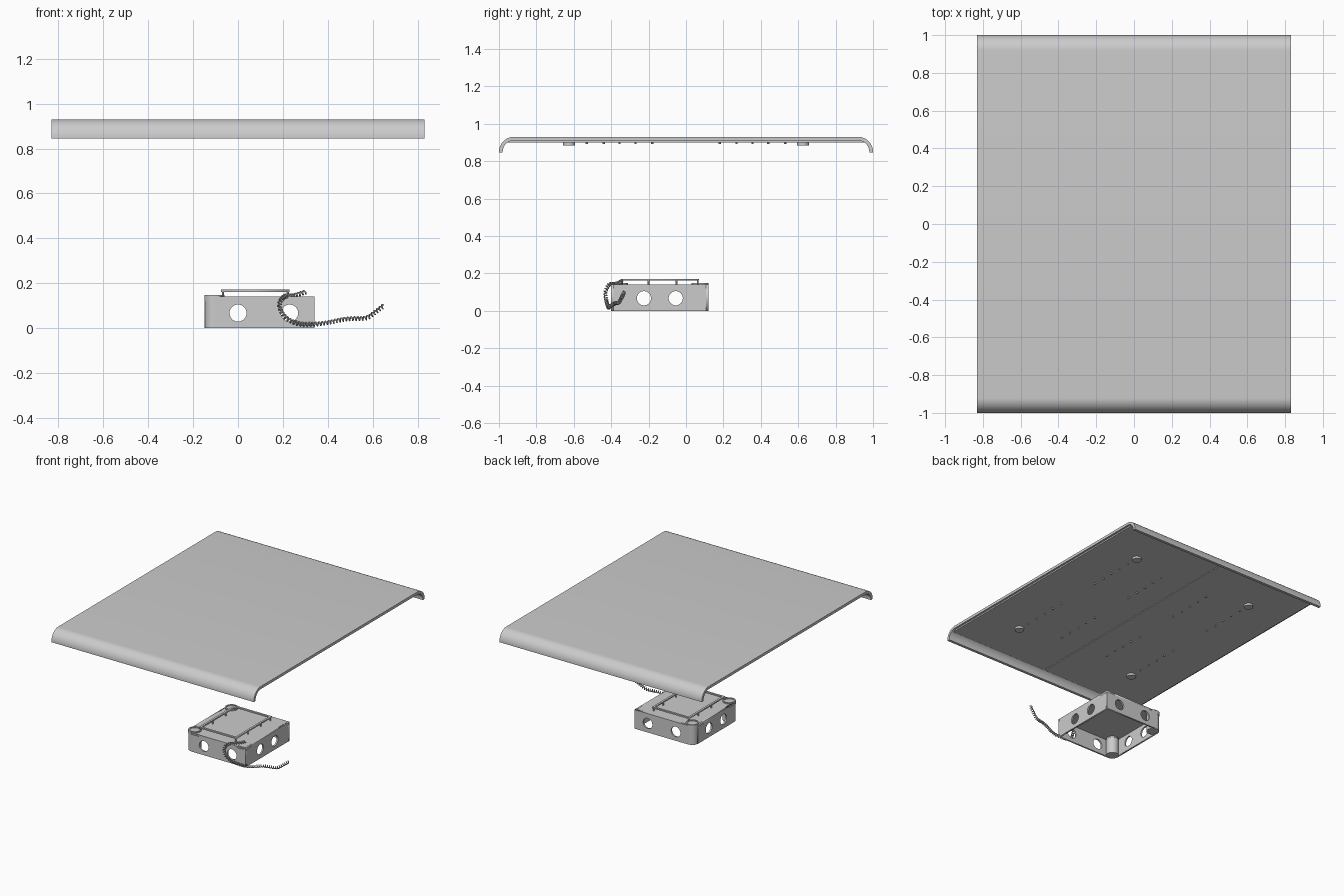
import bpy, bmesh, math
from mathutils import Vector
from math import sin, cos, pi

if "Cube" in bpy.data.objects:
    bpy.data.objects.remove(bpy.data.objects["Cube"])


def from_bmesh(name, bm):
    bmesh.ops.recalc_face_normals(bm, faces=bm.faces)
    me = bpy.data.meshes.new(name)
    bm.to_mesh(me)
    bm.free()
    ob = bpy.data.objects.new(name, me)
    bpy.context.collection.objects.link(ob)
    return ob


def smooth(ob):
    bpy.ops.object.select_all(action='DESELECT')
    ob.select_set(True)
    bpy.context.view_layer.objects.active = ob
    bpy.ops.object.shade_smooth_by_angle(angle=math.radians(35))


def box(name, x0, x1, y0, y1, z0, z1):
    bm = bmesh.new()
    bmesh.ops.create_cube(bm, size=1)
    for v in bm.verts:
        v.co = Vector((x0 if v.co.x < 0 else x1, y0 if v.co.y < 0 else y1,
                       z0 if v.co.z < 0 else z1))
    return from_bmesh(name, bm)


def cylinder(name, x, y, z0, z1, r, n=32):
    bm = bmesh.new()
    bmesh.ops.create_cone(bm, cap_ends=True, segments=n, radius1=r, radius2=r, depth=z1 - z0)
    bmesh.ops.translate(bm, vec=(x, y, (z0 + z1) / 2), verts=bm.verts)
    ob = from_bmesh(name, bm)
    smooth(ob)
    return ob


def prism(name, pts, x0, x1):
    """Extrude a y-z outline along x."""
    bm = bmesh.new()
    f = bm.faces.new([bm.verts.new((x0, y, z)) for y, z in pts])
    new = bmesh.ops.extrude_face_region(bm, geom=[f])['geom']
    bmesh.ops.translate(bm, vec=(x1 - x0, 0, 0), verts=[v for v in new if isinstance(v, bmesh.types.BMVert)])
    return from_bmesh(name, bm)


def filled(name, loops, thick, loc, rot):
    """Flat sheet with holes, from a filled 2D curve."""
    cu = bpy.data.curves.new(name, 'CURVE')
    cu.dimensions, cu.fill_mode, cu.extrude = '2D', 'BOTH', thick / 2
    for pts in loops:
        sp = cu.splines.new('POLY')
        sp.points.add(len(pts) - 1)
        for p, (a, b) in zip(sp.points, pts):
            p.co = (a, b, 0, 1)
        sp.use_cyclic_u = True
    ob = bpy.data.objects.new(name, cu)
    ob.location, ob.rotation_euler = loc, rot
    bpy.context.collection.objects.link(ob)
    return ob


def rect(a0, a1, b0, b1):
    return [(a0, b0), (a1, b0), (a1, b1), (a0, b1)]


def circle(a, b, r, n=32):
    return [(a + r * cos(2 * pi * i / n), b + r * sin(2 * pi * i / n)) for i in range(n)]


# Top cover: thin sheet with curled ends
def arch(off, n=12):
    r, cy, cz = 0.08 - off, 0.92, 0.85
    half = [(cy + r * cos(pi / 2 * i / n), cz + r * sin(pi / 2 * i / n)) for i in range(n + 1)]
    half = [(1 - off, 0.845)] + half
    return half + [(-y, z) for y, z in reversed(half)]

cover = prism("cover_sheet", arch(0) + arch(0.02)[::-1], -0.83, 0.83)
smooth(cover)

# Underside panels with centre seam, feet and screws
for side, s in (("left", -1), ("right", 1)):
    a, b = sorted((s * 0.003, s * 0.815))
    box("under_panel_" + side, a, b, -0.955, 0.955, 0.90, 0.913)
    for t in (-1, 1):
        cylinder("panel_foot", s * 0.5, t * 0.625, 0.885, 0.902, 0.032)
        for x in (0.5, 0.2):
            for y in (0.18, 0.27, 0.355, 0.44, 0.53):
                cylinder("panel_screw", s * x, t * y, 0.893, 0.902, 0.006, 10)

# Base housing: hollow, open below, walls with round holes
X0, X1, Y0, Y1, H, T, R = -0.15, 0.34, -0.40, 0.12, 0.14, 0.012, 0.045
long_wall = [rect(X0 + R, X1, 0, H)] + [circle(x, 0.067, 0.038) for x in (0.0, 0.23)]
for name, y in (("front_wall", Y0 + T / 2), ("back_wall", Y1 - T / 2)):
    filled(name, long_wall, T, (0, y, 0), (pi / 2, 0, 0))
for name, x, inset in (("left_wall", X0 + T / 2, R), ("right_wall", X1 - T / 2, T)):
    loops = [rect(Y0 + inset, Y1 - inset, 0, H)] + [circle(y, 0.067, 0.038) for y in (-0.225, -0.055)]
    filled(name, loops, T, (x, 0, 0), (pi / 2, 0, pi / 2))
deck = [(X0 + R, Y0), (X1, Y0), (X1, Y1), (X0 + R, Y1), (X0 + R, Y1 - R), (X0, Y1 - R), (X0, Y0 + R), (X0 + R, Y0 + R)]
filled("housing_deck", [deck], T, (0, 0, H - T / 2), (0, 0, 0))

# Corner posts with caps
for y in (Y0 + R, Y1 - R):
    cylinder("corner_post", X0 + R, y, 0, 0.12, R - 0.002)
    cylinder("corner_cap", X0 + R, y, 0.12, 0.142, R)
    ring = filled("cap_rim", [circle(0, 0, R), circle(0, 0, R - 0.01)], 0.006, (X0 + R, y, 0.145), (0, 0, 0))

# Raised rail frame on short posts
filled("rail_frame", [rect(-0.075, 0.23, -0.35, 0.07), rect(-0.06, 0.215, -0.335, 0.055)],
       0.01, (0, 0, 0.166), (0, 0, 0))
for y in (-0.343, -0.2, -0.05, 0.063):
    for x in (-0.067, 0.222):
        cylinder("rail_post", x, y, H - 0.002, 0.163, 0.005, 10)

# Coiled cord: helix wound along a smooth path
keys = [Vector(p) for p in ((0.30, -0.34, 0.16), (0.25, -0.37, 0.145), (0.205, -0.41, 0.14), (0.185, -0.43, 0.10),
                            (0.21, -0.425, 0.05), (0.27, -0.415, 0.02), (0.37, -0.41, 0.02), (0.48, -0.38, 0.04),
                            (0.57, -0.36, 0.045), (0.61, -0.345, 0.07), (0.65, -0.33, 0.10))]
keys = [2 * keys[0] - keys[1]] + keys + [2 * keys[-1] - keys[-2]]
path = []
for a, b, c, d in zip(keys, keys[1:], keys[2:], keys[3:]):
    for i in range(70):
        t = i / 70
        path.append(0.5 * (2 * b + (c - a) * t + (2 * a - 5 * b + 4 * c - d) * t * t
                           + (3 * b - a - 3 * c + d) * t ** 3))
coil, length = [], 0.0
for p, q in zip(path, path[1:]):
    tan = (q - p).normalized()
    side = tan.cross(Vector((0.1, 1, 0.1))).normalized()
    up = tan.cross(side)
    ang = 2 * pi * length / 0.015
    coil.append(p + 0.008 * (cos(ang) * side + sin(ang) * up))
    length += (q - p).length
cu = bpy.data.curves.new("coiled_cord", 'CURVE')
cu.dimensions, cu.bevel_depth, cu.bevel_resolution, cu.use_fill_caps = '3D', 0.0035, 1, True
sp = cu.splines.new('POLY')
sp.points.add(len(coil) - 1)
for pt, co in zip(sp.points, coil):
    pt.co = (*co, 1)
bpy.context.collection.objects.link(bpy.data.objects.new("coiled_cord", cu))

# Turn curves into meshes
bpy.ops.object.select_all(action='DESELECT')
for ob in [o for o in bpy.context.scene.objects if o.type == 'CURVE']:
    ob.select_set(True)
    bpy.context.view_layer.objects.active = ob
bpy.ops.object.convert(target='MESH')
